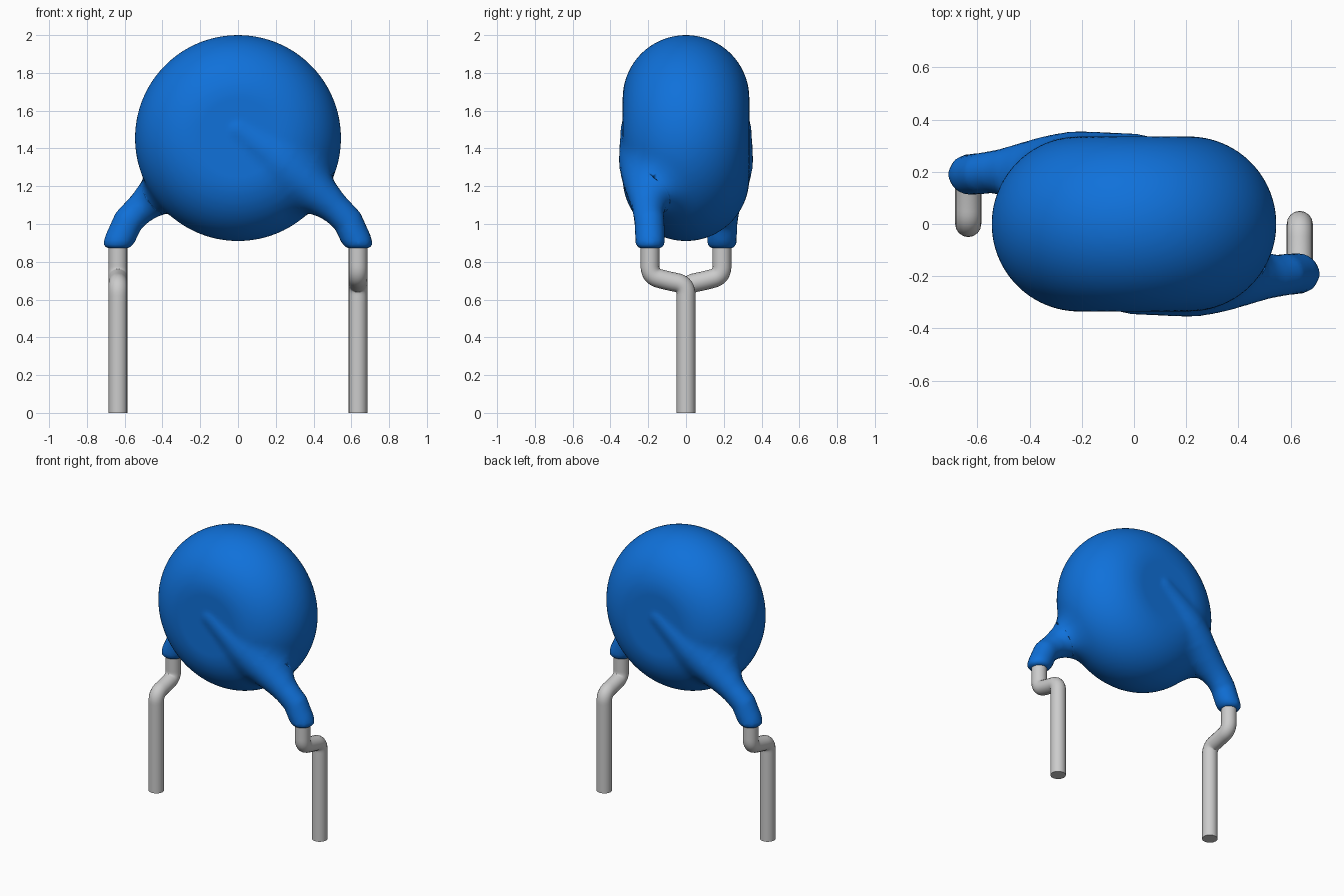
import bpy, bmesh, math
from mathutils import Vector, Matrix

cube = bpy.data.objects.get("Cube")
if cube:
    bpy.data.objects.remove(cube, do_unlink=True)


def material(name, rgb, rough):
    m = bpy.data.materials.new(name)
    m.use_nodes = True
    m.diffuse_color = (*rgb, 1)
    bsdf = m.node_tree.nodes["Principled BSDF"]
    bsdf.inputs["Base Color"].default_value = (*rgb, 1)
    bsdf.inputs["Roughness"].default_value = rough
    return m


BLUE = material("blue coating", (0.005, 0.165, 0.70), 0.4)
GREY = material("tinned wire", (0.60, 0.60, 0.60), 0.4)

CZ, CORE, ROUND = 1.455, 0.21, 0.335    # disc centre height, flat radius, edge rounding
TIP_Z = 0.87                            # bottom of the coated legs


def rounded(pts, passes):
    """Corner cutting that keeps both end points."""
    pts = [tuple(p) for p in pts]
    for _ in range(passes):
        out = [pts[0]]
        for a, b in zip(pts, pts[1:]):
            out.append(tuple(0.75 * u + 0.25 * v for u, v in zip(a, b)))
            out.append(tuple(0.25 * u + 0.75 * v for u, v in zip(a, b)))
        out[1:2] = []
        out[-2:-1] = []
        out.append(pts[-1]) if out[-1] != pts[-1] else None
        pts = out
    return pts


# Coated leg: x, y, z, radius, blend width into the disc
LEG = rounded([
    (0.00, -0.298, 1.50, 0.043, 0.03),
    (0.20, -0.285, 1.35, 0.060, 0.06),
    (0.38, -0.235, 1.20, 0.078, 0.15),
    (0.51, -0.205, 1.09, 0.080, 0.20),
    (0.605, -0.19, 0.99, 0.078, 0.15),
    (0.635, -0.19, 0.89, 0.077, 0.05)], 1)
SEGS = []
for a, b in zip(LEG, LEG[1:]):
    dx, dy, dz = b[0] - a[0], b[1] - a[1], b[2] - a[2]
    SEGS.append((a, dx, dy, dz, dx * dx + dy * dy + dz * dz, b[3] - a[3], b[4] - a[4]))


def leg_distance(x, y, z):
    best, width = 9.0, 0.05
    for a, dx, dy, dz, l2, dr, dk in SEGS:
        px, py, pz = x - a[0], y - a[1], z - a[2]
        t = min(max((px * dx + py * dy + pz * dz) / l2, 0.0), 1.0)
        px -= t * dx
        py -= t * dy
        pz -= t * dz
        d = math.sqrt(px * px + py * py + pz * pz) - a[3] - t * dr
        if d < best:
            best, width = d, a[4] + t * dk
    return best, width


def smooth_min(a, b, k):
    h = max(k - abs(a - b), 0.0) / k
    return min(a, b) - h * h * k * 0.25


def coating(x, y, z):
    """Signed distance to the disc blended with both legs and cut flat below."""
    rho = math.hypot(x, z - CZ)
    d = math.hypot(max(rho - CORE, 0.0), y) - ROUND
    for s in (1, -1):
        leg, k = leg_distance(s * x, s * y, z)
        d = smooth_min(d, leg, k)
    return -smooth_min(-d, z - TIP_Z, 0.04)


# Rough coating volume: squashed ball with a chain of balls down each leg
bm = bmesh.new()
bmesh.ops.create_icosphere(bm, subdivisions=4, radius=1, matrix=Matrix.Translation((0, 0, CZ))
                           @ Matrix.Diagonal((0.545, 0.335, 0.545, 1)))
for s in (1, -1):
    for a, b in zip(LEG, LEG[1:]):
        for t in (0, 0.33, 0.67, 1):
            p = [u + (v - u) * t for u, v in zip(a, b)]
            bmesh.ops.create_icosphere(bm, subdivisions=2, radius=p[3],
                                       matrix=Matrix.Translation((s * p[0], s * p[1], p[2])))
mesh = bpy.data.meshes.new("coated_body")
bm.to_mesh(mesh)
bm.free()
body = bpy.data.objects.new("coated_body", mesh)
bpy.context.collection.objects.link(body)
bpy.context.view_layer.objects.active = body
body.select_set(True)
mod = body.modifiers.new("Remesh", 'REMESH')
mod.mode = 'VOXEL'
mod.voxel_size = 0.022
bpy.ops.object.modifier_apply(modifier=mod.name)

# Settle the skin onto the blended shape
bm = bmesh.new()
bm.from_mesh(body.data)
E = 0.002
for step in range(3):
    for v in bm.verts:
        x, y, z = v.co
        f = coating(x, y, z)
        g = Vector((coating(x + E, y, z) - f, coating(x, y + E, z) - f,
                    coating(x, y, z + E) - f)) / E
        if g.length > 0.1:
            v.co -= g * (max(-0.08, min(0.08, f)) / max(g.length_squared, 0.3))
    if step < 2:
        bmesh.ops.smooth_vert(bm, verts=bm.verts, factor=0.5,
                              use_axis_x=True, use_axis_y=True, use_axis_z=True)
bm.to_mesh(body.data)
bm.free()
body.data.materials.clear()
body.data.materials.append(BLUE)
body.data.shade_smooth()
body.select_set(False)

# Bent wire leads
WIRE = [(-0.19, 0.95), (-0.19, 0.83), (-0.19, 0.725), (-0.10, 0.70),
        (0.0, 0.68), (0.0, 0.57), (0.0, 0.0)]
for s, name in ((1, "left_wire"), (-1, "right_wire")):
    pts = rounded([(s * 0.635, s * y, z) for y, z in WIRE], 3)
    cu = bpy.data.curves.new(name, 'CURVE')
    cu.dimensions = '3D'
    cu.bevel_depth = 0.05
    cu.bevel_resolution = 6
    cu.use_fill_caps = True
    sp = cu.splines.new('POLY')
    sp.points.add(len(pts) - 1)
    for q, p in zip(sp.points, pts):
        q.co = (*p, 1)
    cu.materials.append(GREY)
    ob = bpy.data.objects.new(name, cu)
    bpy.context.collection.objects.link(ob)
    bpy.context.view_layer.objects.active = ob
    ob.select_set(True)
    bpy.ops.object.convert(target='MESH')
    bpy.ops.object.shade_smooth_by_angle(angle=math.radians(40))
    bpy.context.view_layer.objects.active.select_set(False)
